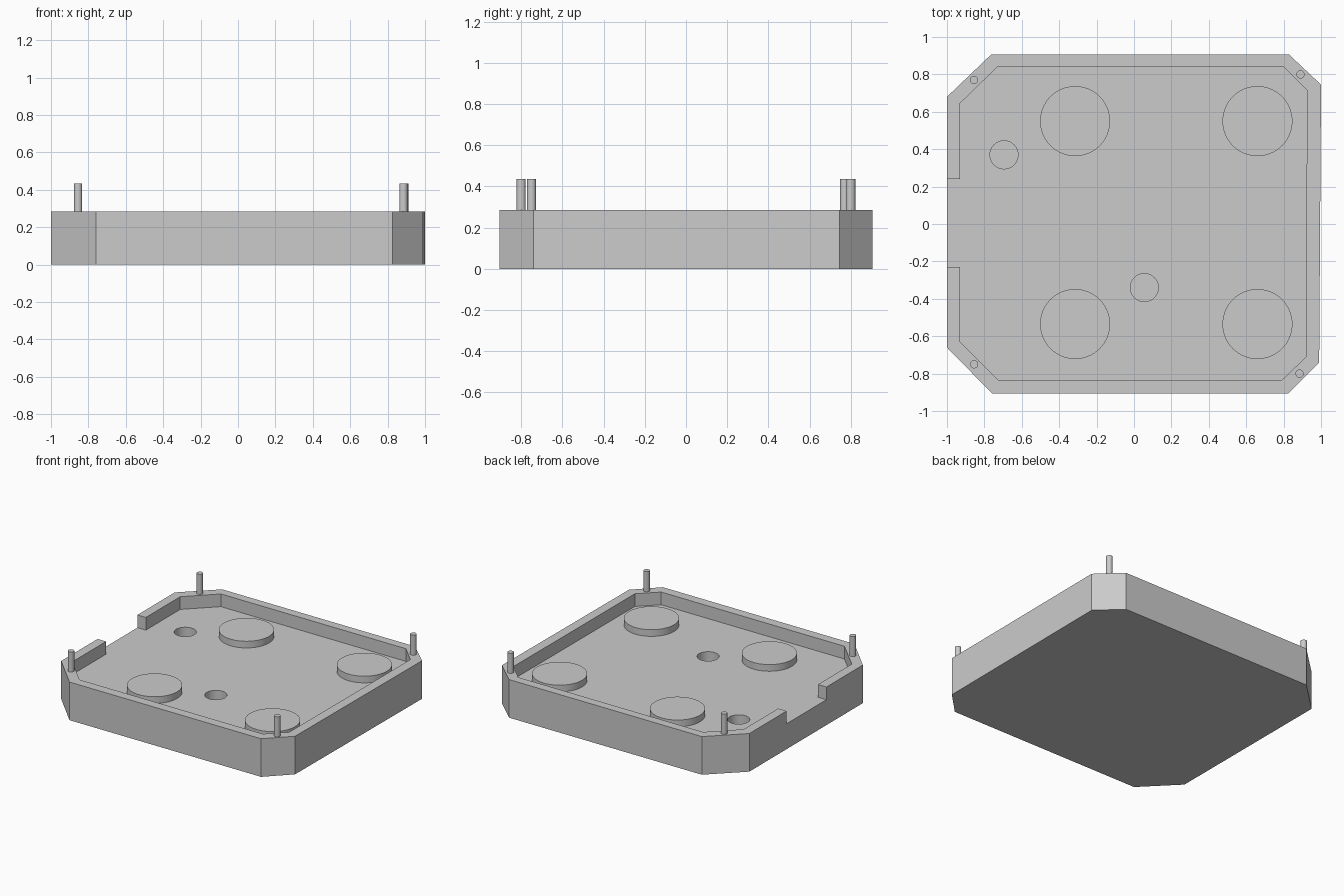
import bpy, bmesh, math

cube = bpy.data.objects.get("Cube")
if cube:
    bpy.data.objects.remove(cube, do_unlink=True)

RIM, FLOOR, PAD_TOP, PIN_TOP, HOLE_BOTTOM = 0.285, 0.19, 0.24, 0.435, 0.07

grey = bpy.data.materials.new("light grey")
grey.use_nodes = True
colour = (0.6, 0.6, 0.6, 1)
grey.diffuse_color = colour
grey.node_tree.nodes["Principled BSDF"].inputs["Base Color"].default_value = colour


def prism(name, outline, z0, z1):
    """Extrude a flat outline from z0 up to z1."""
    bm = bmesh.new()
    face = bm.faces.new([bm.verts.new((x, y, z0)) for x, y in outline])
    top = bmesh.ops.extrude_face_region(bm, geom=[face])["geom"]
    bmesh.ops.translate(bm, vec=(0, 0, z1 - z0),
                        verts=[g for g in top if isinstance(g, bmesh.types.BMVert)])
    bmesh.ops.recalc_face_normals(bm, faces=bm.faces)
    mesh = bpy.data.meshes.new(name)
    bm.to_mesh(mesh)
    bm.free()
    mesh.materials.append(grey)
    obj = bpy.data.objects.new(name, mesh)
    bpy.context.collection.objects.link(obj)
    return obj


def disc(name, x, y, radius, z0, z1, sides=64):
    ring = [2 * math.pi * i / sides for i in range(sides)]
    return prism(name, [(x + radius * math.cos(a), y + radius * math.sin(a))
                        for a in ring], z0, z1)


def activate(obj):
    bpy.ops.object.select_all(action="DESELECT")
    obj.select_set(True)
    bpy.context.view_layer.objects.active = obj


def cut(obj, cutter):
    mod = obj.modifiers.new("cut", "BOOLEAN")
    mod.operation = "DIFFERENCE"
    mod.solver = "EXACT"
    mod.object = cutter
    activate(obj)
    bpy.ops.object.modifier_apply(modifier=mod.name)
    bpy.data.objects.remove(cutter, do_unlink=True)


def smooth(obj):
    activate(obj)
    bpy.ops.object.shade_smooth_by_angle(angle=math.radians(30))


# Tray body with chamfered corners
tray = prism("tray", [(-0.76, -0.905), (0.825, -0.905), (0.99, -0.74), (1, 0.745),
                      (0.83, 0.905), (-0.765, 0.905), (-1, 0.68), (-1, -0.66)], 0, RIM)

# Shallow pocket, open through the side wall at the notch
cut(tray, prism("pocket", [(-0.725, -0.835), (0.79, -0.835), (0.92, -0.71),
                           (0.925, 0.715), (0.80, 0.84), (-0.73, 0.84),
                           (-0.93, 0.645), (-0.93, 0.24), (-1.1, 0.24),
                           (-1.1, -0.23), (-0.93, -0.23), (-0.93, -0.63)],
                FLOOR, RIM + 0.1))

# Blind holes in the floor
for x, y in [(-0.695, 0.37), (0.055, -0.34)]:
    cut(tray, disc("hole", x, y, 0.075, HOLE_BOTTOM, RIM))
smooth(tray)

# Round pads on the floor
for side, x in (("right", -0.315), ("left", 0.66)):
    for end, y in (("front", -0.535), ("back", 0.55)):
        smooth(disc(f"{end}_{side}_pad", x, y, 0.187, FLOOR - 0.005, PAD_TOP))

# Locating pins on the rim corners
for name, x, y in (("front_right_pin", -0.855, -0.75), ("front_left_pin", 0.885, -0.80),
                   ("back_right_pin", -0.855, 0.77), ("back_left_pin", 0.89, 0.80)):
    smooth(disc(name, x, y, 0.022, RIM - 0.005, PIN_TOP, 32))
